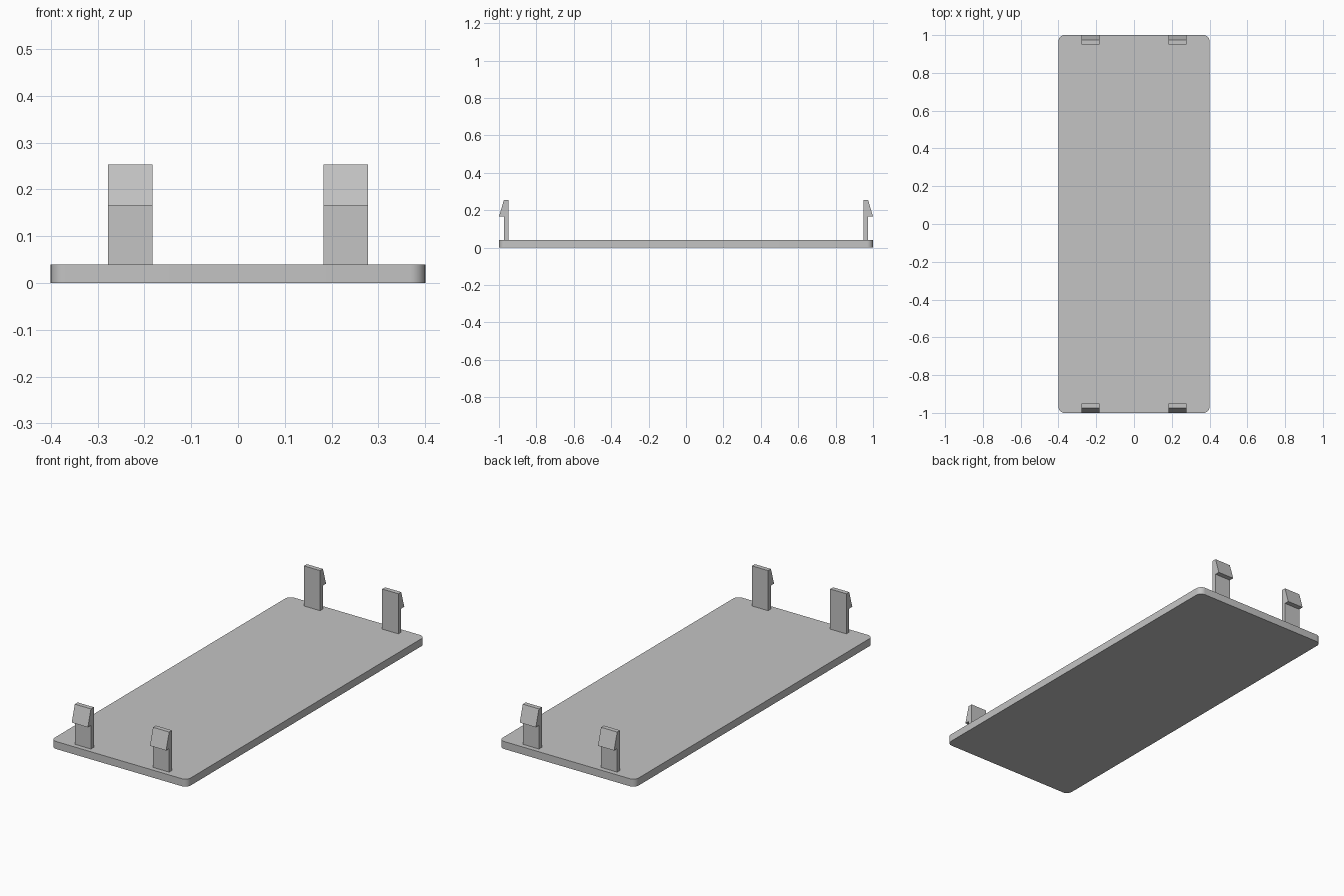
import bpy
import bmesh

cube = bpy.data.objects.get("Cube")
if cube:
    bpy.data.objects.remove(cube, do_unlink=True)

# Single grey plastic
grey = bpy.data.materials.new("grey_plastic")
grey.use_nodes = True
colour = (0.55, 0.55, 0.55, 1)
grey.diffuse_color = colour
grey.node_tree.nodes["Principled BSDF"].inputs["Base Color"].default_value = colour


def extrude_profile(name, points, offset):
    """Extrude a closed outline along offset into a solid object."""
    bm = bmesh.new()
    face = bm.faces.new([bm.verts.new(p) for p in points])
    result = bmesh.ops.extrude_face_region(bm, geom=[face])
    verts = [g for g in result["geom"] if isinstance(g, bmesh.types.BMVert)]
    bmesh.ops.translate(bm, verts=verts, vec=offset)
    bmesh.ops.recalc_face_normals(bm, faces=bm.faces)
    mesh = bpy.data.meshes.new(name)
    bm.to_mesh(mesh)
    bm.free()
    mesh.materials.append(grey)
    obj = bpy.data.objects.new(name, mesh)
    bpy.context.collection.objects.link(obj)
    return obj


# Flat cover plate with rounded vertical corners
WIDTH, LENGTH, THICK, RADIUS = 0.8, 2.0, 0.04, 0.032
w, l = WIDTH / 2, LENGTH / 2
plate = extrude_profile(
    "cover_plate", [(-w, -l, 0), (w, -l, 0), (w, l, 0), (-w, l, 0)], (0, 0, THICK))
bm = bmesh.new()
bm.from_mesh(plate.data)
corners = [e for e in bm.edges if abs(e.verts[0].co.z - e.verts[1].co.z) > THICK / 2]
bmesh.ops.bevel(bm, geom=corners, offset=RADIUS, segments=8, profile=0.5, affect="EDGES")
bm.to_mesh(plate.data)
bm.free()
bpy.ops.object.select_all(action="DESELECT")
plate.select_set(True)
bpy.context.view_layer.objects.active = plate
bpy.ops.object.shade_smooth_by_angle()

# Snap clips: upright stem with an outward wedge hook, two at each end
CLIP_X, CLIP_W = 0.23, 0.095
hook = [(0.95, THICK), (0.974, THICK), (0.974, 0.165),
        (1.0, 0.165), (0.974, 0.253), (0.95, 0.253)]
for end, ys in (("front", -1), ("back", 1)):
    for side, xs in (("right", -1), ("left", 1)):
        x = xs * CLIP_X - CLIP_W / 2
        extrude_profile(f"{end}_{side}_clip",
                        [(x, ys * y, z) for y, z in hook], (CLIP_W, 0, 0))
